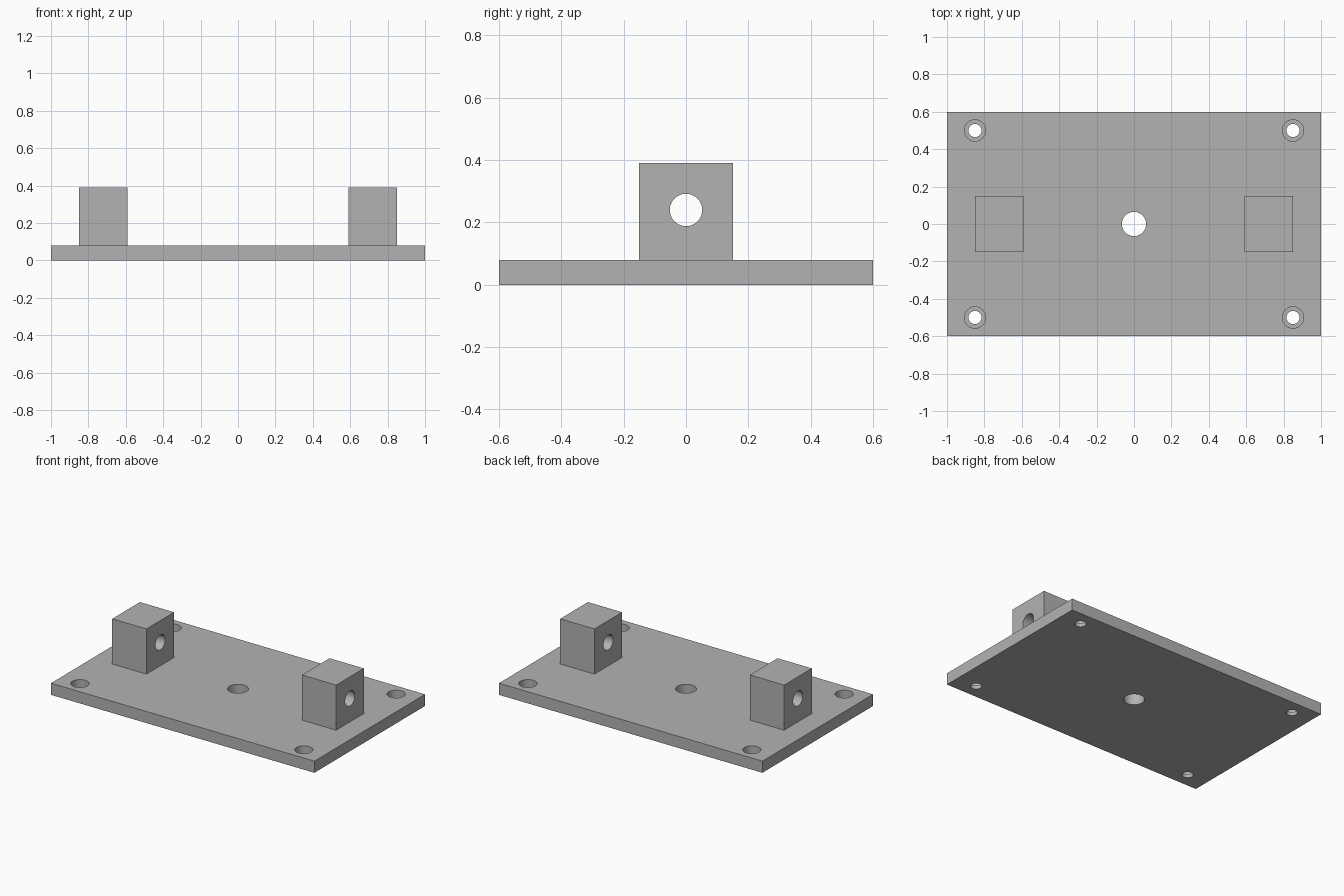
import bpy
import math

default = bpy.data.objects.get("Cube")
if default:
    bpy.data.objects.remove(default, do_unlink=True)

# Single machined-metal colour
grey = bpy.data.materials.new("plain_grey")
grey.use_nodes = True
colour = (0.45, 0.45, 0.45, 1)
grey.diffuse_color = colour
grey.node_tree.nodes["Principled BSDF"].inputs["Base Color"].default_value = colour

PLATE_TOP = 0.08
BLOCK_TOP = 0.39
BORE_Z = 0.24
BORE_FLOOR = 0.025


def box(name, size, centre):
    bpy.ops.mesh.primitive_cube_add(size=1, location=centre)
    obj = bpy.context.object
    obj.name = name
    obj.scale = size
    bpy.ops.object.transform_apply(location=False, rotation=False, scale=True)
    obj.data.materials.append(grey)
    return obj


def drill(target, radius, depth, centre, rotation=(0, 0, 0)):
    """Cut a round hole and discard the cutter."""
    bpy.ops.mesh.primitive_cylinder_add(
        vertices=48, radius=radius, depth=depth, location=centre, rotation=rotation)
    cutter = bpy.context.object
    cutter.name = "hole_cutter"
    cutter.hide_render = True
    cut = target.modifiers.new("hole", "BOOLEAN")
    cut.operation = "DIFFERENCE"
    cut.solver = "EXACT"
    cut.object = cutter
    activate(target)
    bpy.ops.object.modifier_apply(modifier=cut.name)
    bpy.data.objects.remove(cutter, do_unlink=True)


def activate(obj):
    bpy.ops.object.select_all(action="DESELECT")
    obj.select_set(True)
    bpy.context.view_layer.objects.active = obj


def smooth(obj):
    activate(obj)
    bpy.ops.object.shade_smooth_by_angle(angle=math.radians(30))


# Base plate with a centre hole and counterbored corner holes
plate = box("base_plate", (2, 1.2, PLATE_TOP), (0, 0, PLATE_TOP / 2))
drill(plate, 0.065, 1, (0, 0, 0))
for x in (-0.85, 0.85):
    for y in (-0.5, 0.5):
        drill(plate, 0.035, 1, (x, y, 0))
        drill(plate, 0.057, 1, (x, y, BORE_FLOOR + 0.5))
smooth(plate)

# Two upright blocks bored along x
for name, side in (("left_block", 1), ("right_block", -1)):
    x = side * 0.72
    block = box(name, (0.26, 0.3, BLOCK_TOP - PLATE_TOP),
                (x, 0, (BLOCK_TOP + PLATE_TOP) / 2))
    drill(block, 0.052, 1, (x, 0, BORE_Z), (0, math.pi / 2, 0))
    smooth(block)
